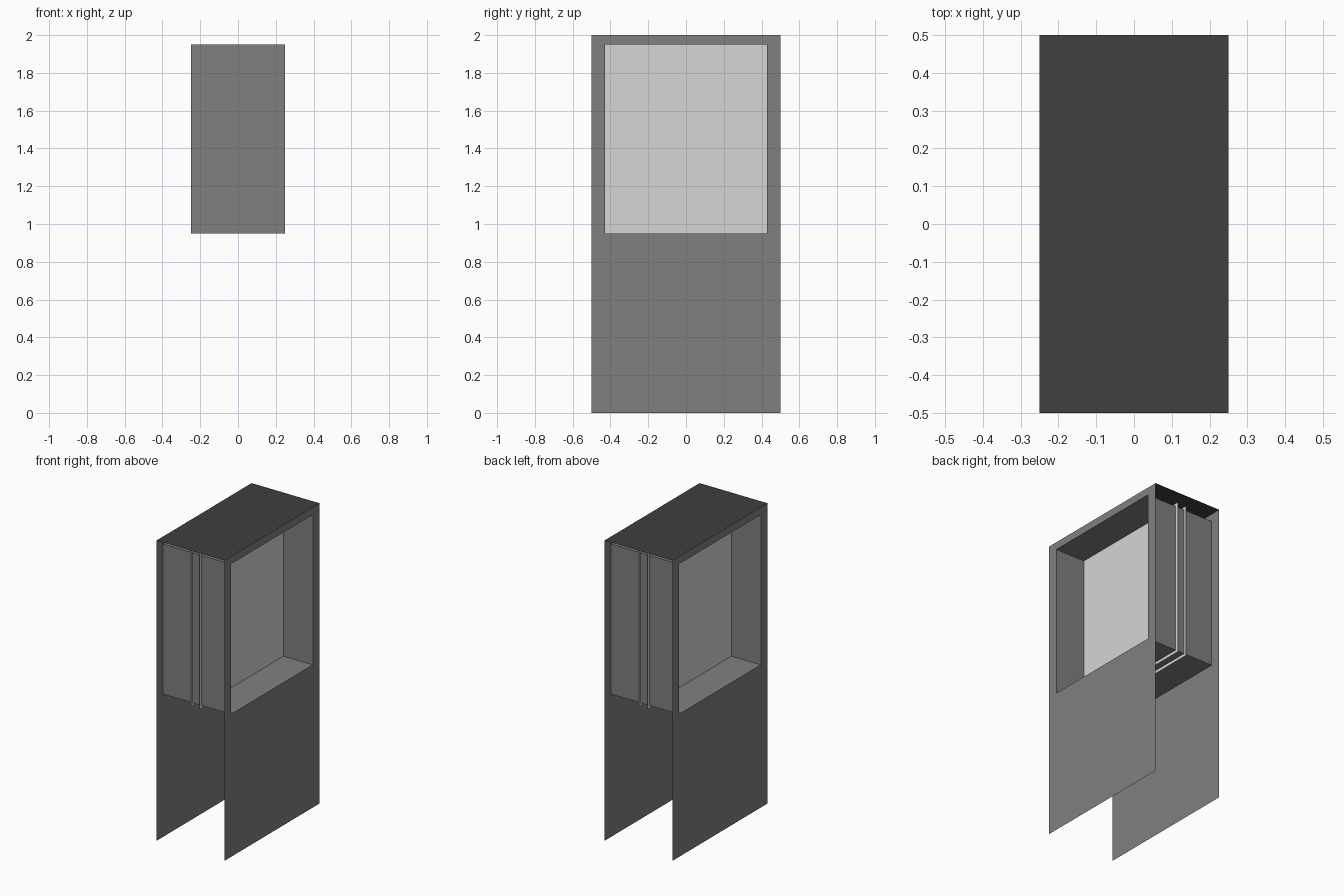
import bpy

if "Cube" in bpy.data.objects:
    bpy.data.objects.remove(bpy.data.objects["Cube"])

HALF_W, HALF_D, HEIGHT = 0.25, 0.5, 2.0      # overall size
WIN_Y, WIN_Z0, WIN_Z1 = 0.43, 0.95, 1.95     # window opening
PANE_X, PANE_LAP = 0.033, 0.02               # glass offset and overlap


def material(name, value):
    mat = bpy.data.materials.new(name)
    mat.diffuse_color = (value, value, value, 1.0)
    mat.use_nodes = True
    mat.node_tree.nodes["Principled BSDF"].inputs["Base Color"].default_value = mat.diffuse_color
    return mat


grey = material("mid grey", 0.216)
dark = material("dark grey", 0.05)
light = material("light grey", 0.67)


def make_object(name, verts, faces, mat):
    mesh = bpy.data.meshes.new(name)
    mesh.from_pydata(verts, [], faces)
    mesh.materials.append(mat)
    obj = bpy.data.objects.new(name, mesh)
    bpy.context.collection.objects.link(obj)
    return obj


def rect(x, y, z0, z1):
    """Corners of an upright rectangle in the plane at x."""
    return [(x, -y, z0), (x, y, z0), (x, y, z1), (x, -y, z1)]


def ring(flip=False):
    """Four quads joining corner loop 0-3 to corner loop 4-7."""
    quads = [(i, (i + 1) % 4, (i + 1) % 4 + 4, i + 4) for i in range(4)]
    return [q[::-1] for q in quads] if flip else quads


for side, label in ((1, "right"), (-1, "left")):
    # Thin wall panel with a window opening
    make_object(label + "_wall",
                rect(side * HALF_W, HALF_D, 0, HEIGHT)
                + rect(side * HALF_W, WIN_Y, WIN_Z0, WIN_Z1),
                ring(side < 0), grey)
    # Glass sheet, slightly overlapping the lining
    make_object(label + "_glass",
                rect(side * PANE_X, WIN_Y + PANE_LAP,
                     WIN_Z0 - PANE_LAP, WIN_Z1 + PANE_LAP),
                [(0, 1, 2, 3) if side > 0 else (3, 2, 1, 0)], light)

# Lining through the wall between the two openings
make_object("window_lining",
            rect(-HALF_W, WIN_Y, WIN_Z0, WIN_Z1)
            + rect(HALF_W, WIN_Y, WIN_Z0, WIN_Z1), ring(True), grey)

# Flat top cap
make_object("top_cap",
            [(-HALF_W, -HALF_D, HEIGHT), (HALF_W, -HALF_D, HEIGHT),
             (HALF_W, HALF_D, HEIGHT), (-HALF_W, HALF_D, HEIGHT)],
            [(0, 1, 2, 3)], dark)
